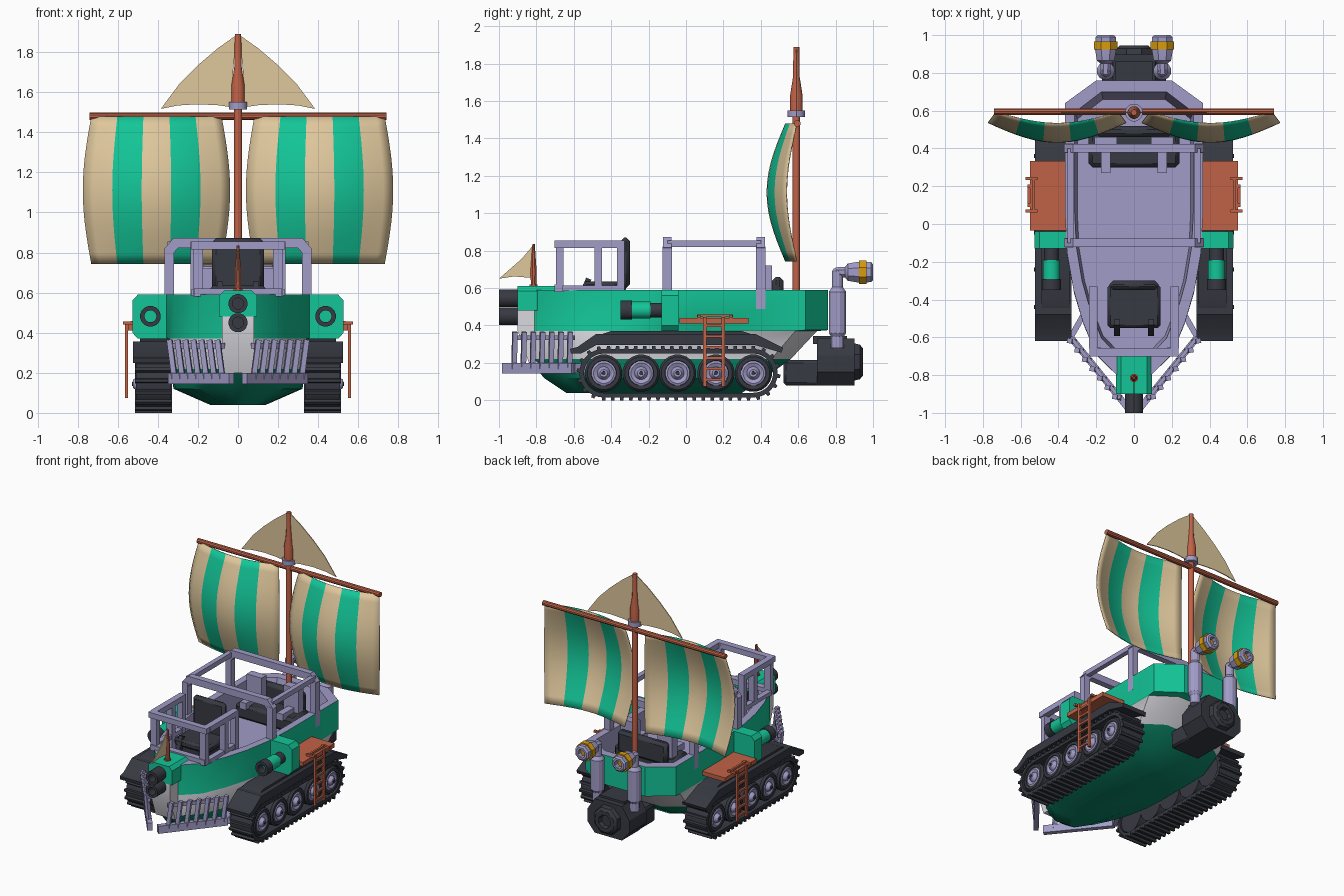
import bpy, bmesh
from math import sin, cos, pi, radians
from mathutils import Vector

if "Cube" in bpy.data.objects:
    bpy.data.objects.remove(bpy.data.objects["Cube"])

def mat(name, r, g, b):
    m = bpy.data.materials.new(name)
    m.diffuse_color = [(c / 255) ** 2.2 for c in (r, g, b)] + [1]
    m.use_nodes = True
    m.node_tree.nodes["Principled BSDF"].inputs["Base Color"].default_value = m.diffuse_color
    return m

GREEN, DEEP, LILAC = mat("green", 26, 196, 150), mat("deep_green", 18, 130, 100), mat("lilac", 160, 155, 198)
DARK, RUST, SAND = mat("dark", 58, 60, 68), mat("rust", 192, 98, 72), mat("sand", 222, 198, 155)
PALE, GOLD = mat("pale", 215, 215, 222), mat("gold", 215, 155, 20)

def make(name, verts, faces, *mats, idx=None):
    me = bpy.data.meshes.new(name)
    me.from_pydata([tuple(v) for v in verts], [], faces)
    for m in mats:
        me.materials.append(m)
    if idx:
        me.polygons.foreach_set("material_index", idx)
    bm = bmesh.new()
    bm.from_mesh(me)
    bmesh.ops.recalc_face_normals(bm, faces=bm.faces)
    bm.to_mesh(me)
    bm.free()
    me.shade_smooth()
    me.set_sharp_from_angle(angle=radians(28))
    ob = bpy.data.objects.new(name, me)
    bpy.context.collection.objects.link(ob)
    return ob

def loft(name, rings, *mats, idx=None, closed=False):
    n, k = len(rings[0]), len(rings)
    faces = [(i * n + j, i * n + (j + 1) % n, (i + 1) % k * n + (j + 1) % n, (i + 1) % k * n + j)
             for i in range(k if closed else k - 1) for j in range(n)]
    if not closed:
        faces += [tuple(range(n)), tuple(range((k - 1) * n, k * n))]
    return make(name, [p for r in rings for p in r], faces, *mats, idx=idx)

def lathe(name, base, axis, prof, m, n=16):
    q = Vector(axis).to_track_quat('Z', 'Y')
    return loft(name, [[Vector(base) + q @ Vector((r * cos(2 * pi * (j + .5) / n), r * sin(2 * pi * (j + .5) / n), d))
                        for j in range(n)] for d, r in prof], m)

def prism(name, pts, axis, a, b, m):
    put = {'x': lambda u, v, w: (w, u, v), 'y': lambda u, v, w: (u, w, v), 'z': lambda u, v, w: (u, v, w)}[axis]
    return loft(name, [[put(u, v, w) for u, v in pts] for w in (a, b)], m)

def box(name, x, y, z, m, bevel=0):
    ob = prism(name, [(x[0], y[0]), (x[1], y[0]), (x[1], y[1]), (x[0], y[1])], 'z', z[0], z[1], m)
    if bevel:
        b = ob.modifiers.new("bevel", 'BEVEL')
        b.width, b.segments = bevel, 1
    return ob

def bar(name, p, q, m, w=.045, h=.04):
    p, q = Vector(p), Vector(q)
    r = (q - p).to_track_quat('Z', 'Y')
    c = [r @ Vector((a * w / 2, b * h / 2, 0)) for a, b in ((-1, -1), (1, -1), (1, 1), (-1, 1))]
    return loft(name, [[p + v for v in c], [q + v for v in c]], m)

def chain(name, pts, m, w=.045, h=.04):
    for p, q in zip(pts, pts[1:]):
        e = (Vector(q) - Vector(p)).normalized() * .012
        bar(name, Vector(p) - e, Vector(q) + e, m, w, h)

# Hull: stacked outlines, then rim, inner wall and floor
half = [(.05, -.84), (.2, -.69), (.27, -.52), (.32, -.35), (.355, -.15), (.365, .05), (.365, .64), (.2, .76)]
outline = half + [(-x, y) for x, y in reversed(half)]
def ring(z, sx, y0, y1):
    return [(x * sx, y0 + (y + .84) / 1.6 * (y1 - y0), z) for x, y in outline]
rings = [ring(.04, .38, -.64, .3), ring(.12, .88, -.76, .42), ring(.22, .93, -.84, .56), ring(.37, .99, -.84, .7),
         ring(.375, 1, -.84, .76), ring(.59, 1, -.84, .76), ring(.59, .86, -.74, .7), ring(.43, .82, -.72, .66)]
n = len(outline)
loft("hull", rings, DEEP, PALE, GREEN, LILAC,
     idx=[k for k in (0, 0, 1, 2, 2, 3, 3) for _ in range(n)] + [0, 3])

# Bow block with twin guns, pale stem and pennant
prism("bow_block", [(-.095, .48), (.095, .48), (.095, .585), (.07, .61), (-.07, .61), (-.095, .585)], 'y', -.9, -.69, GREEN)
prism("bow_stem", [(-.9, .48), (-.9, .37), (-.84, .2), (-.7, .2), (-.7, .48)], 'x', -.08, .08, PALE)
for z in (.45, .545):
    lathe("bow_gun", (0, -.88, z), (0, -1, 0), [(0, .048), (.12, .048), (.12, .028), (.05, .028)], DARK)
lathe("pennant_pole", (0, -.815, .6), (0, 0, 1), [(0, .024), (.02, .024), (.02, .016), (.1, .017), (.235, .007)], RUST, 8)
prism("pennant", [(-.82, .825), (-.88, .755), (-1, .65), (-.92, .662), (-.83, .655)], 'x', -.003, .003, SAND)

# Driver seat and front cage
box("seat_base", (-.1, .1), (-.52, -.34), (.43, .58), DARK)
box("seat_cushion", (-.14, .14), (-.55, -.32), (.58, .635), DARK, .015)
box("seat_back", (-.13, .13), (-.35, -.3), (.6, .87), DARK, .02)
for s in (-1, 1):
    bar("seat_lever", (s * .09, -.58, .5), (s * .09, -.52, .65), DARK, .03, .03)
    bar("front_cage_post", (s * .2, -.675, .58), (s * .2, -.675, .84), LILAC, .05)
    bar("front_cage_post", (s * .215, -.47, .5), (s * .215, -.47, .84), LILAC)
    bar("front_cage_rail", (s * .215, -.66, .835), (s * .215, -.33, .835), LILAC)
    bar("front_cage_low_rail", (s * .215, -.66, .6), (s * .215, -.33, .6), LILAC, .04, .03)
    bar("front_cage_rear_post", (s * .215, -.35, .44), (s * .215, -.35, .84), LILAC)
bar("front_cage_top", (-.235, -.68, .835), (.235, -.68, .835), LILAC)
bar("front_cage_sill", (-.22, -.68, .6), (.22, -.68, .6), LILAC)

# Main cage over the deck
arch = [(-.343, .5), (-.343, .81), (-.31, .848), (.31, .848), (.343, .81), (.343, .5)]
for y in (-.1, .4):
    chain("main_cage_hoop", [(x, y, z) for x, z in arch], LILAC, .045, .05)
for s in (-1, 1):
    bar("main_cage_rail", (s * .335, -.1, .838), (s * .335, .4, .838), LILAC, .035, .035)
    bar("bench_arm", (s * .15, .27, .55), (s * .15, .43, .55), LILAC, .05, .05)
    box("bench_bracket", (s * .15 - .06, s * .15 + .06), (.4, .46), (.43, .72), LILAC)
box("bench_seat", (-.24, .24), (.3, .5), (.43, .54), DARK, .02)
box("bench_back", (-.2, .2), (.46, .52), (.5, .66), DARK, .02)

# Mast, yard and sails
lathe("mast", (0, .59, .43), (0, 0, 1), [(0, .021), (1.1, .021), (1.11, .034), (1.2, .034), (1.3, .018), (1.46, .016)], RUST)
lathe("mast_collar", (0, .59, 1.515), (0, 0, 1), [(0, .047), (.035, .047)], LILAC)
lathe("yard", (-.74, .595, 1.48), (1, 0, 0), [(0, .018), (1.48, .018)], RUST, 10)
NU, NV = 15, 14
for s in (-1, 1):
    verts, faces, idx = [], [], []
    for i in range(NU + 1):
        for j in range(NV + 1):
            u, v = i / NU, j / NV
            b, c = sin(pi * u), sin(pi * v)
            x = .407 + (u - .5) * (.65 + .085 * c)
            verts.append((s * x, .59 - .06 * b - c * (.055 + .045 * b), .742 + .738 * v))
    for i in range(NU):
        for j in range(NV):
            a = i * (NV + 1) + j
            faces.append((a, a + NV + 1, a + NV + 2, a + 1))
            idx.append(i // 3 % 2)
    sail = make("main_sail", verts, faces, SAND, GREEN, idx=idx)
    mod = sail.modifiers.new("cloth", 'SOLIDIFY')
    mod.thickness = .006
    tri = [(.008, 1.885), (.1, 1.82), (.2, 1.735), (.29, 1.645), (.385, 1.517), (.3, 1.534), (.2, 1.54), (.1, 1.535), (.03, 1.525), (.025, 1.7)]
    prism("top_sail", [(s * x, z) for x, z in tri], 'y', .587, .593, SAND)

# Tracks, wheels, fenders
def stadium(t, r, y0=-.44, y1=.36, zc=.145):
    L, d = y1 - y0, t * (2 * (y1 - y0) + 2 * pi * .115)
    A = pi * .115
    if d < L:
        return y0 + d, zc - r, -pi / 2
    if d < L + A:
        a = -pi / 2 + (d - L) / .115
        return y1 + r * cos(a), zc + r * sin(a), a
    if d < 2 * L + A:
        return y1 - (d - L - A), zc + r, pi / 2
    a = pi / 2 + (d - 2 * L - A) / .115
    return y0 + r * cos(a), zc + r * sin(a), a

for s in (-1, 1):
    belt = []
    for i in range(96):
        o, p = stadium(i / 96, .13), stadium(i / 96, .105)
        belt.append([(s * .335, *o[:2]), (s * .51, *o[:2]), (s * .51, *p[:2]), (s * .335, *p[:2])])
    loft("track_belt", belt, DARK, closed=True)
    for i in range(48):
        y, z, a = stadium(i / 48, .145)
        d = Vector((0, -sin(a), cos(a))) * .012
        n_ = Vector((0, cos(a), sin(a))) * .022
        c = Vector((0, y, z))
        loft("track_cleat", [[Vector((s * x, 0, 0)) + p for p in (c - d * .7, c + d * .7, c + d - n_, c - d - n_)]
                             for x in (.33, .515)], DARK)
    for y in (-.44, -.24, -.045, .16, .36):
        lathe("wheel_tire", (s * .345, y, .145), (s, 0, 0), [(0, .1), (.15, .1), (.165, .088), (.165, .068), (.14, .06)], DARK, 20)
        lathe("wheel_hub", (s * .46, y, .145), (s, 0, 0), [(0, .066), (.045, .066), (.05, .055), (.04, .035), (.06, .024), (.065, .02)], LILAC)
        lathe("wheel_cap", (s * .5, y, .145), (s, 0, 0), [(0, .013), (.03, .011)], DARK, 8)
    prism("fender", [(-.62, .275), (-.58, .285), (-.48, .355), (.37, .355), (.52, .28), (.51, .255), (.37, .295),
                     (-.48, .295), (-.56, .25), (-.615, .25)], 'x', s * .33, s * .525, DARK)
    prism("fender_top", [(-.46, .35), (-.4, .37), (.3, .37), (.36, .35)], 'x', s * .34, s * .49, DARK)

    # Side gun pod, platform and ladder
    prism("gun_pod", [(s * x, z) for x, z in ((.33, .37), (.5, .37), (.527, .4), (.527, .56), (.5, .59), (.33, .59))], 'y', -.13, -.04, GREEN)
    g = (s * .437, -.12, .482)
    lathe("side_gun", g, (0, -1, 0), [(0, .04), (.17, .04), (.17, .052), (.23, .052), (.23, .03), (.15, .03)], DARK)
    lathe("side_gun_sleeve", g, (0, -1, 0), [(.07, .046), (.175, .046)], GREEN)
    box("platform", sorted((s * .36, s * .55)), (-.035, .333), (.41, .44), RUST)
    bar("platform_grip", (s * .53, .06, .452), (s * .53, .25, .452), RUST, .014, .014)
    for y in (.1, .2):
        bar("ladder_rail", (s * .557, y, .075), (s * .557, y, .445), RUST, .016, .018)
    for y in (.07, .24):
        bar("ladder_hook", (s * .51, y, .448), (s * .575, y, .448), RUST, .016, .016)
    for k in range(6):
        bar("ladder_rung", (s * .557, .1, .11 + k * .058), (s * .557, .2, .11 + k * .058), RUST, .014, .014)

    # Slatted ram on the bow
    def ram(t, z, o=0):
        return Vector((s * (.06 + .275 * t + o), -.94 + .34 * t - o, z))
    bar("ram_bottom_rail", ram(-.1, .172), ram(1, .172), LILAC, .035, .055)
    bar("ram_top_rail", ram(.05, .335), ram(1, .335), LILAC, .02, .025)
    for k in range(7):
        t = .08 + k * .145
        bar("ram_slat", ram(t - .02, .17), ram(t + .03, .365, .012), LILAC, .026, .026)
    bar("ram_brace", ram(1, .172), (s * .25, -.45, .172), LILAC, .03, .05)

    # Exhaust stacks with nozzles pointing aft
    lathe("exhaust_pipe", (s * .15, .81, .28), (0, 0, 1), [(0, .035), (.06, .035), (.08, .048), (.3, .048), (.325, .03), (.41, .03), (.425, .02)], LILAC, 12)
    lathe("exhaust_elbow", (s * .15, .8, .685), (0, 1, 0), [(0, .028), (.05, .03), (.065, .05), (.12, .06), (.19, .058), (.2, .045), (.2, .03), (.14, .03)], LILAC, 8)
    lathe("exhaust_band", (s * .15, .925, .685), (0, 1, 0), [(0, .068), (.04, .068)], GOLD, 8)

# Stern engine
box("engine_block", (-.12, .12), (.52, .9), (.08, .215), DARK, .015)
prism("engine_housing", [(-.11, .08), (.11, .08), (.17, .15), (.17, .24), (.11, .33), (-.11, .33), (-.17, .24), (-.17, .15)], 'y', .7, .9, DARK)
lathe("engine_cap", (0, .89, .205), (0, 1, 0), [(0, .11), (.04, .1), (.055, .08), (.055, .05), (.03, .04)], DARK, 8)
box("engine_mount", (-.1, .1), (.68, .86), (.3, .345), DARK)
